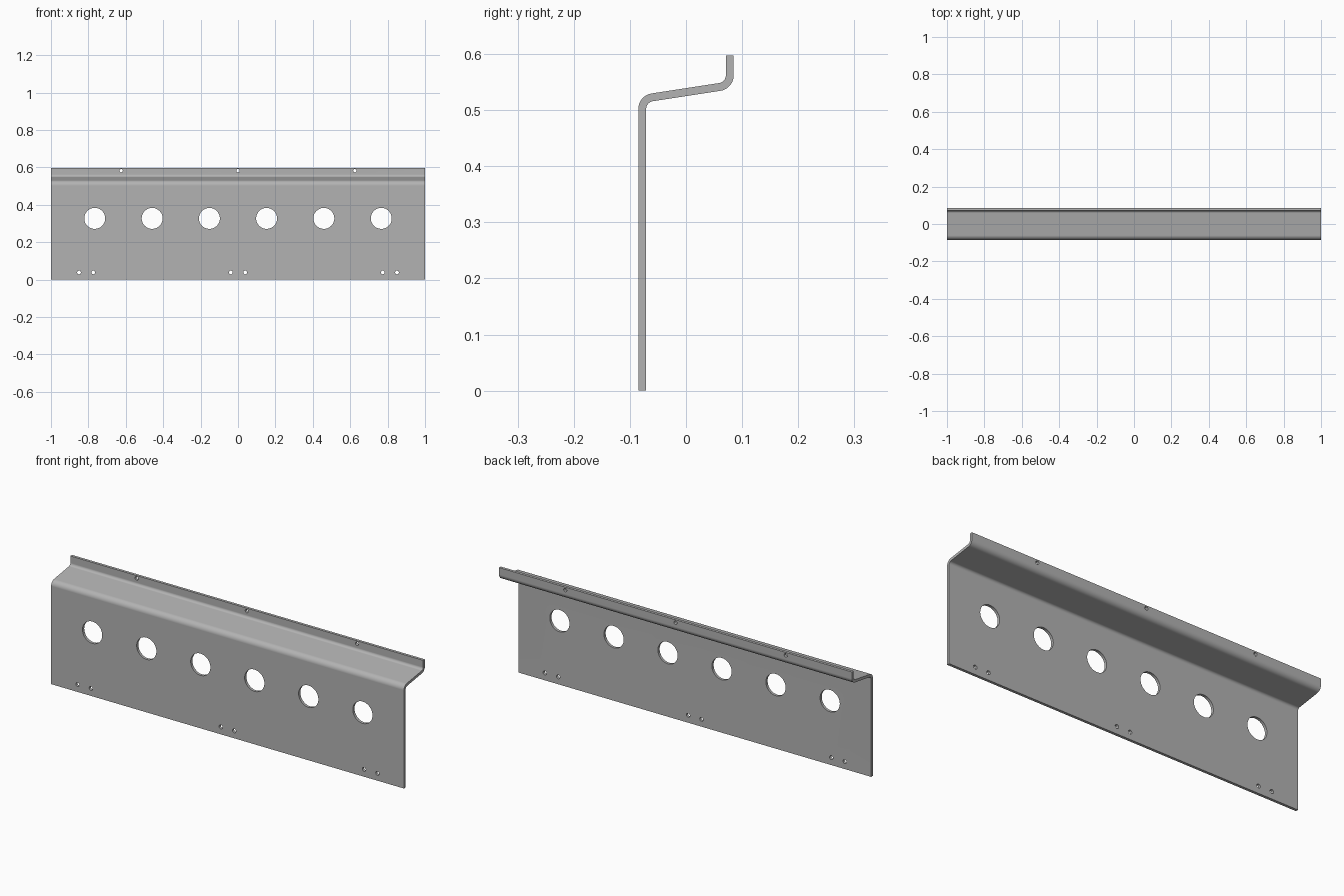
import bpy
import bmesh
import math
from mathutils import Vector, Matrix

default_cube = bpy.data.objects.get("Cube")
if default_cube:
    bpy.data.objects.remove(default_cube, do_unlink=True)

HALF_LENGTH = 1.0
THICKNESS = 0.014
BEND_RADIUS = 0.021
BEND_STEPS = 10

# Centre line of the sheet in (y, z): web, sloped shelf, upright lip
path = [Vector(p) for p in ((-0.078, 0), (-0.078, 0.52), (0.078, 0.544), (0.078, 0.597))]


def bend(before, corner, after):
    """Centre line samples (point, left normal) around a rounded corner."""
    d1, d2 = (corner - before).normalized(), (after - corner).normalized()
    turn = math.atan2(d1.x * d2.y - d1.y * d2.x, d1.dot(d2))
    side = math.copysign(1, turn)
    n1 = Vector((-d1.y, d1.x))
    start = corner - d1 * BEND_RADIUS * math.tan(abs(turn) / 2)
    centre = start + n1 * side * BEND_RADIUS
    samples = []
    for i in range(BEND_STEPS + 1):
        n = Matrix.Rotation(turn * i / BEND_STEPS, 2) @ n1
        samples.append((centre - n * side * BEND_RADIUS, n))
    return samples


def mesh_object(name, bm):
    bmesh.ops.recalc_face_normals(bm, faces=bm.faces)
    mesh = bpy.data.meshes.new(name)
    bm.to_mesh(mesh)
    bm.free()
    obj = bpy.data.objects.new(name, mesh)
    bpy.context.collection.objects.link(obj)
    return obj


# Folded sheet: offset the centre line both ways and extrude along x
end_normal = Vector((-1, 0))
samples = [(path[0], end_normal)]
for a, b, c in zip(path, path[1:], path[2:]):
    samples += bend(a, b, c)
samples.append((path[-1], end_normal))
outline = [p + n * THICKNESS / 2 for p, n in samples]
outline += [p - n * THICKNESS / 2 for p, n in reversed(samples)]

bm = bmesh.new()
profile = bm.faces.new([bm.verts.new((-HALF_LENGTH, p.x, p.y)) for p in outline])
extruded = bmesh.ops.extrude_face_region(bm, geom=[profile], use_keep_orig=True)
moved = [v for v in extruded["geom"] if isinstance(v, bmesh.types.BMVert)]
bmesh.ops.translate(bm, verts=moved, vec=(2 * HALF_LENGTH, 0, 0))
panel = mesh_object("folded_panel", bm)

# Holes: large row, paired fixing holes at the foot, single ones in the lip
holes = [(s * x, 0.327, 0.056, 48) for x in (0.153, 0.459, 0.766) for s in (-1, 1)]
holes += [(x + s * 0.038, 0.038, 0.01, 20) for x in (-0.812, 0, 0.812) for s in (-1, 1)]
holes += [(x, 0.582, 0.009, 20) for x in (-0.625, 0, 0.625)]
bm = bmesh.new()
for x, z, radius, sides in holes:
    place = Matrix.Translation((x, 0, z)) @ Matrix.Rotation(math.pi / 2, 4, "X")
    bmesh.ops.create_cone(bm, cap_ends=True, segments=sides, radius1=radius,
                          radius2=radius, depth=0.4, matrix=place)
cutter = mesh_object("hole_cutter", bm)
cutter.hide_render = True

bpy.ops.object.select_all(action="DESELECT")
panel.select_set(True)
bpy.context.view_layer.objects.active = panel
cut = panel.modifiers.new("holes", "BOOLEAN")
cut.operation = "DIFFERENCE"
cut.solver = "EXACT"
cut.object = cutter
bpy.ops.object.modifier_apply(modifier=cut.name)
bpy.data.objects.remove(cutter, do_unlink=True)

# Smooth bends, crisp edges, flat-looking plates
bpy.ops.object.shade_smooth_by_angle(angle=math.radians(30))
weighted = panel.modifiers.new("flat_plates", "WEIGHTED_NORMAL")
weighted.keep_sharp = True

# Single grey metal colour
grey = bpy.data.materials.new("grey_metal")
grey.use_nodes = True
colour = (0.45, 0.45, 0.45, 1)
grey.diffuse_color = colour
grey.node_tree.nodes["Principled BSDF"].inputs["Base Color"].default_value = colour
panel.data.materials.clear()
panel.data.materials.append(grey)
